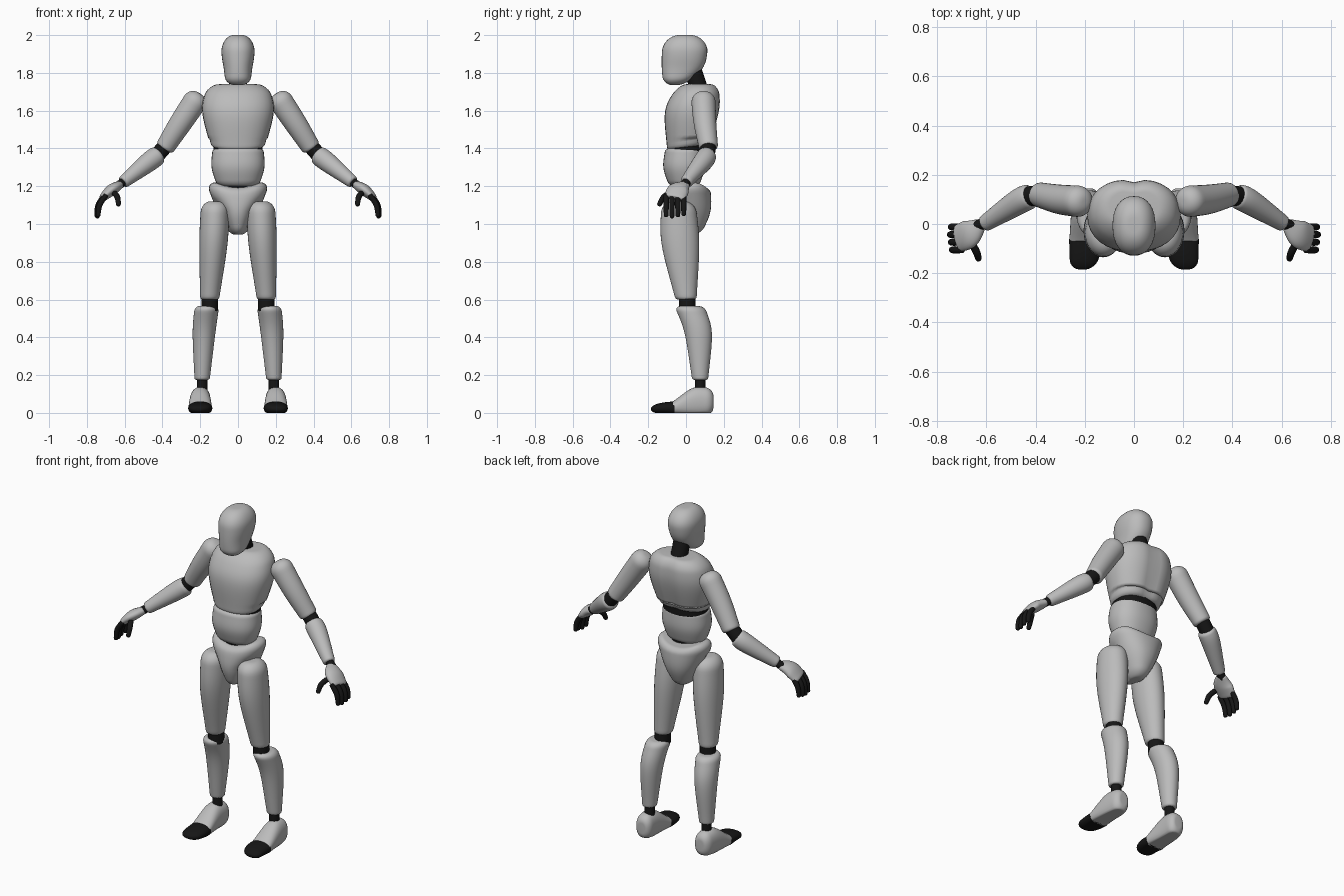
import bpy, bmesh, math
from mathutils import Vector

if "Cube" in bpy.data.objects:
    bpy.data.objects.remove(bpy.data.objects["Cube"], do_unlink=True)

X, Y, Z = Vector((1, 0, 0)), Vector((0, 1, 0)), Vector((0, 0, 1))
RINGS, SIDES = 28, 32


def material(name, value):
    mat = bpy.data.materials.new(name)
    mat.use_nodes = True
    colour = (value, value, value, 1)
    mat.diffuse_color = colour
    shader = next(n for n in mat.node_tree.nodes if n.type == 'BSDF_PRINCIPLED')
    shader.inputs["Base Color"].default_value = colour
    return mat


SHELL = material("light grey shell", .5)
JOINT = material("black joint", .008)


def spline(stations, fraction):
    """Smooth curve through the stations, straight beyond both ends."""
    first, last = stations[0], stations[-1]
    points = [first * 2 - stations[1], *stations, last * 2 - stations[-2]]
    position = fraction * (len(stations) - 1)
    i = min(int(position), len(stations) - 2)
    t = position - i
    a, b, c, d = points[i:i + 4]
    bend = (a * 2 - b * 5 + c * 4 - d) * t + (b * 3 - a - c * 3 + d) * t * t
    return b + (c - a + bend) * t / 2


def signed_power(value, power):
    return math.copysign(abs(value) ** power, value)


def fillet_inset(distance, radius):
    """How far a rounded edge draws in at a distance from the end."""
    if distance >= radius:
        return 0
    return radius - math.sqrt(radius ** 2 - (radius - distance) ** 2)


def loft(name, stations, mat, fillets, axes=None, hint=Y, boxy=2, mirror=True, warp=None):
    """Skin ovals (x, y, z, half width, half depth), rounding both end edges.
    Without fixed axes the ovals stand square to their path."""
    stations = [Vector((*s[:4], s[-1])) for s in stations]
    steps = [(1 - math.cos(math.pi * i / RINGS)) / 2 for i in range(RINGS + 1)]
    samples = [spline(stations, step) for step in steps]
    centres = [Vector(s[:3]) for s in samples]
    bm = bmesh.new()
    loops = []
    for i, centre in enumerate(centres):
        if axes:
            u, v = axes
        else:
            along = (centres[min(i + 1, RINGS)] - centres[max(i - 1, 0)]).normalized()
            u = (hint - along * hint.dot(along)).normalized()
            v = along.cross(u)
        width, depth = samples[i][3:]
        inset = sum(fillet_inset((centre - end).length, radius)
                    for end, radius in zip((centres[0], centres[-1]), fillets))
        scale = max(1 - inset / max(width, depth), .02)
        loop = []
        for k in range(SIDES):
            angle = math.tau * k / SIDES
            p = (centre + u * signed_power(math.cos(angle), 2 / boxy) * width * scale
                 + v * signed_power(math.sin(angle), 2 / boxy) * depth * scale)
            loop.append(bm.verts.new(warp(p) if warp else p))
        loops.append(loop)
    for low, high in zip(loops, loops[1:]):
        for k in range(SIDES):
            bm.faces.new((low[k - 1], low[k], high[k], high[k - 1]))
    bm.faces.new(loops[0])
    bm.faces.new(loops[-1])
    bmesh.ops.recalc_face_normals(bm, faces=bm.faces)
    for face in bm.faces:
        face.smooth = True
    mesh = bpy.data.meshes.new(name)
    bm.to_mesh(mesh)
    bm.free()
    mesh.materials.append(mat)
    part = bpy.data.objects.new(name, mesh)
    bpy.context.collection.objects.link(part)
    if mirror:
        part.modifiers.new("Mirror", 'MIRROR').use_mirror_merge = False


def trunk(name, rows, mat, fillets, warp=None):
    """Central upright part from rows of (height, front, back, half width)."""
    stations = [(0, (front + back) / 2, z, width, (back - front) / 2)
                for z, front, back, width in rows]
    loft(name, stations, mat, fillets, axes=(X, Y), boxy=2.25, mirror=False, warp=warp)


def sleeve(name, start, end, radius, hint=Y, mirror=True):
    """Black flexible joint between two shell parts."""
    loft(name, [(*start, radius), (*end, radius)], JOINT, (.01, .01), hint=hint, mirror=mirror)


# Head and neck
trunk("head", [(1.735, -.12, 0, .065), (1.82, -.128, .085, .075),
               (1.9, -.128, .112, .087), (2, -.12, .11, .085)], SHELL, (.05, .085))
sleeve("neck", (0, .085, 1.67), (0, .03, 1.83), .047, hint=X, mirror=False)


# Chest with a shallow spine groove and a bottom edge rising at the back
def chest_shape(p):
    if p.y > .05:
        p.y -= .015 * math.exp(-(p.x / .035) ** 2)
    if p.z < 1.45:
        p.z += .15 * (p.y + .1)
    return p


trunk("chest", [(1.39, -.1, .12, .14), (1.6, -.11, .18, .19), (1.74, -.04, .18, .16)],
      SHELL, (.02, .06), chest_shape)
trunk("chest_joint", [(1.36, -.1, .1, .13), (1.44, -.09, .1, .13)], JOINT, (.01, .01))

# Abdomen and waist
trunk("abdomen", [(1.2, -.09, .07, .11), (1.3, -.12, .1, .14), (1.4, -.11, .1, .135)],
      SHELL, (.03, .02))
trunk("waist_joint", [(1.13, -.07, .07, .08), (1.23, -.07, .07, .08)], JOINT, (.01, .01))


# Pelvis with raised hips and a narrower front
def pelvis_shape(p):
    if p.z > 1.15:
        p.z -= .4 * (p.z - 1.15) * max(0, 1 - (p.x / .12) ** 2)
    if p.y < 0:
        p.x *= 1 - min(max(1.15 - p.z, 0) * 3, .25)
    return p


trunk("pelvis", [(.945, -.08, .08, .045), (1.07, -.12, .13, .11), (1.22, -.1, .13, .17)],
      SHELL, (.04, .05), pelvis_shape)

# Legs
loft("thighs", [(.12, -.04, 1.12, .075, .09), (.13, -.03, .9, .075, .1),
                (.15, 0, .6, .05, .056)], SHELL, (.06, .015), axes=(X, Y))
sleeve("knees", (.15, .007, .535), (.15, .007, .63), .044)
loft("shins", [(.165, .02, .565, .065, .08), (.18, .065, .42, .06, .072),
               (.19, .075, .175, .04, .042)], SHELL, (.03, .01), axes=(X, Y))
sleeve("ankles", (.19, .075, .1), (.19, .075, .2), .028)


# Feet with flat soles and black toe caps
def flat_sole(p):
    p.z = max(p.z, 0)
    return p


foot_style = {"axes": (X, Z), "boxy": 2.3, "warp": flat_sole}
loft("feet", [(.195, .145, .06, .05, .07), (.2, .04, .055, .056, .078),
              (.2, -.07, .025, .063, .035)], SHELL, (.04, .002), **foot_style)
loft("toe_caps", [(.2, -.06, .025, .064, .036), (.2, -.12, .025, .062, .03),
                  (.21, -.185, .02, .05, .02)], JOINT, (.002, .04), **foot_style)

# Arms
loft("upper_arms", [(.2, .09, 1.69, .065), (.3, .1, 1.54, .06), (.39, .12, 1.4, .05)],
     SHELL, (.055, .015))
sleeve("elbows", (.37, .12, 1.43), (.44, .11, 1.35), .041)
loft("forearms", [(.415, .115, 1.37, .05), (.47, .09, 1.33, .052), (.61, 0, 1.22, .033)],
     SHELL, (.02, .01))
sleeve("wrists", (.59, .01, 1.235), (.645, -.01, 1.195), .023)

# Hands
loft("palms", [(.62, 0, 1.21, .025, .02), (.67, -.04, 1.18, .058, .03),
               (.72, -.06, 1.135, .055, .02)], SHELL, (.012, .015))
for i, finger in enumerate(("little", "ring", "middle", "index")):
    y = -.012 - .031 * i
    x = .72 - .004 * abs(i - 1)
    tip = 1.03 + .006 * abs(i - 2)
    loft(finger + "_fingers", [(x - .015, y, 1.155, .0135), (x + .02, y, 1.1, .0145),
                               (x + .03, y, tip, .0115)], JOINT, (.005, .01))
loft("thumbs", [(.655, -.085, 1.165, .015), (.638, -.12, 1.14, .015),
                (.632, -.145, 1.095, .012)], JOINT, (.005, .01))
